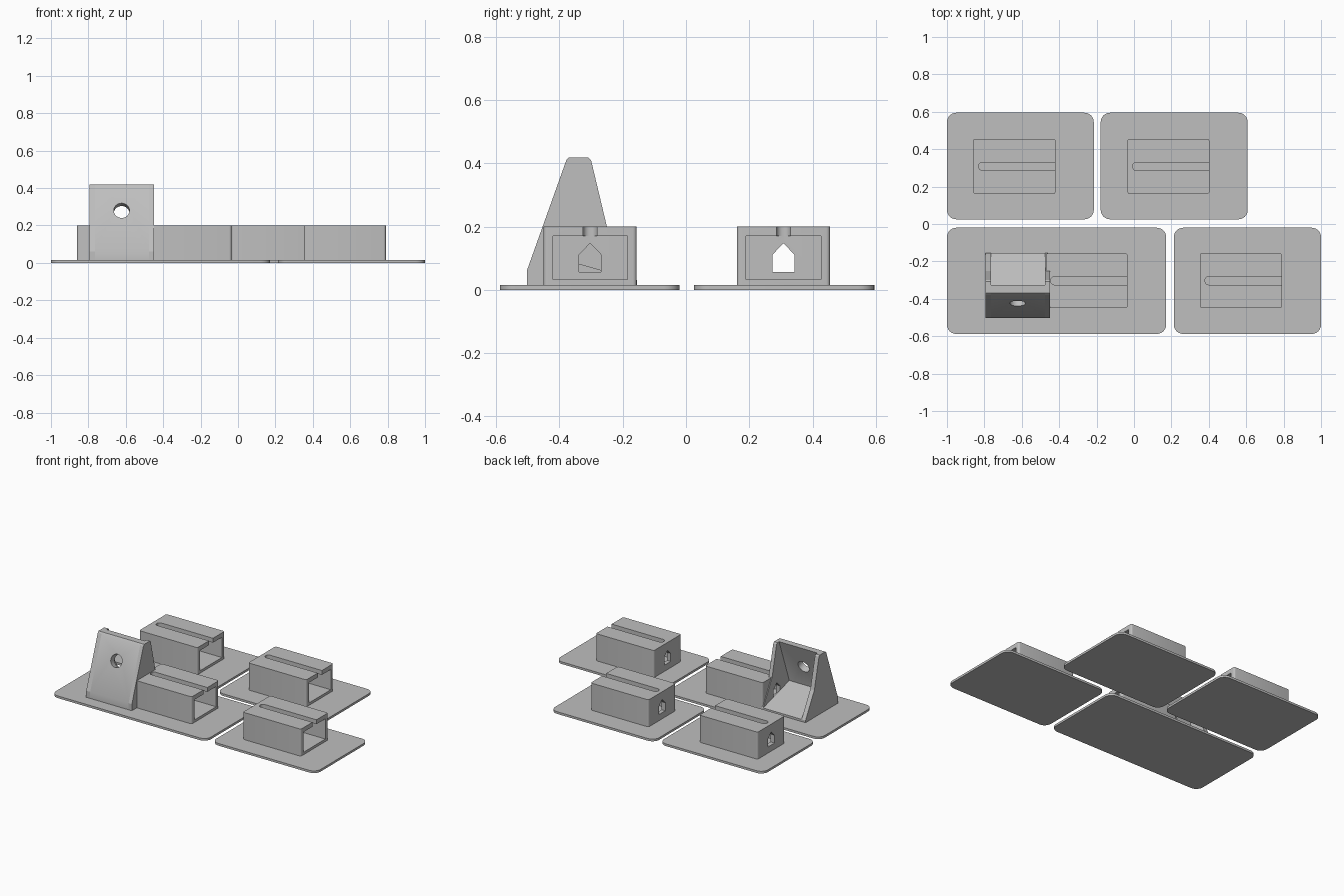
import bpy, bmesh, math
from mathutils import Matrix, Vector

if "Cube" in bpy.data.objects:
    bpy.data.objects.remove(bpy.data.objects["Cube"])

grey = bpy.data.materials.new("light grey")
grey.diffuse_color = (0.52, 0.52, 0.52, 1)
grey.use_nodes = True
grey.node_tree.nodes["Principled BSDF"].inputs["Base Color"].default_value = grey.diffuse_color


def prism(name, pts, lo, hi, axis):
    """Extrude a 2D outline: axis 'z' takes (x, y) points, axis 'x' takes (y, z) points."""
    place = (lambda p, h: (p[0], p[1], h)) if axis == "z" else (lambda p, h: (h, p[0], p[1]))
    bm = bmesh.new()
    a = [bm.verts.new(place(p, lo)) for p in pts]
    b = [bm.verts.new(place(p, hi)) for p in pts]
    bm.faces.new(a)
    bm.faces.new(b)
    n = len(pts)
    for i in range(n):
        j = (i + 1) % n
        bm.faces.new((a[i], a[j], b[j], b[i]))
    bmesh.ops.recalc_face_normals(bm, faces=bm.faces)
    me = bpy.data.meshes.new(name)
    bm.to_mesh(me)
    bm.free()
    me.materials.append(grey)
    ob = bpy.data.objects.new(name, me)
    bpy.context.collection.objects.link(ob)
    return ob


def rounded(x0, x1, y0, y1, r, steps=6):
    pts = []
    for k, (cx, cy) in enumerate([(x1 - r, y1 - r), (x0 + r, y1 - r),
                                  (x0 + r, y0 + r), (x1 - r, y0 + r)]):
        for s in range(steps + 1):
            t = math.pi / 2 * (k + s / steps)
            pts.append((cx + r * math.cos(t), cy + r * math.sin(t)))
    return pts


def cut(ob, *cutters):
    for c in cutters:
        m = ob.modifiers.new("cut", "BOOLEAN")
        m.operation, m.solver, m.object = "DIFFERENCE", "EXACT", c
        bpy.context.view_layer.objects.active = ob
        bpy.ops.object.modifier_apply(modifier=m.name)
        bpy.data.objects.remove(c)


def smooth(ob):
    bpy.ops.object.select_all(action="DESELECT")
    ob.select_set(True)
    bpy.context.view_layer.objects.active = ob
    bpy.ops.object.shade_smooth_by_angle(angle=math.radians(30))


def house_cutter(x0, x1, y):
    pts = [(-.035, .057), (.035, .057), (.035, .111), (0, .147), (-.035, .111)]
    return prism("hole_cutter", [(y + a, z) for a, z in pts], x0, x1, "x")


def holder(i, plate, x0, x1, y):
    # Base plate with round corners
    base = prism(f"base_plate_{i}", rounded(*plate, .05), 0, .015, "z")
    smooth(base)
    # Sleeve: open at +x, slotted roof, house-shaped hole in the end wall
    box = prism(f"sleeve_{i}", rounded(x0, x1, y - .147, y + .147, .012, 4), .01, .2, "z")
    w = .118
    cavity = prism("cavity_cutter", [(y - w, .032), (y + w, .032), (y + w, .17), (y - w, .17)],
                   x1 - .41, x1 + .1, "x")
    slot = prism("slot_cutter", rounded(x1 - .41, x1 + .1, y - .022, y + .022, .02), .1, .3, "z")
    cut(box, cavity, slot, house_cutter(x0 - .1, x0 + .1, y))
    smooth(box)


holder(1, (-1, -.215, .025, .595), -.86, -.42, .308)
holder(2, (-.178, .608, .025, .595), -.035, .403, .308)
holder(3, (-1, .172, -.588, -.02), -.47, -.035, -.303)
holder(4, (.213, 1, -.588, -.02), .352, .79, -.303)

# Bracket side walls
side = [(-.503, .01), (-.503, .06), (-.378, .41), (-.37, .418), (-.308, .418),
        (-.3, .41), (-.25, .2), (-.155, .03), (-.155, .01)]
left = prism("bracket_left_wall", side, -.795, -.765, "x")
right = prism("bracket_right_wall", side, -.475, -.45, "x")
cut(right, house_cutter(-.55, -.4, -.303))

# Leaning front panel with a round hole square to its face
panel = prism("bracket_front_panel", [(-.503, .01), (-.503, .06), (-.378, .41), (-.37, .418),
                                      (-.326, .418), (-.455, .06), (-.455, .01)],
              -.766, -.474, "x")
circle = [(.042 * math.cos(t * math.pi / 16), .042 * math.sin(t * math.pi / 16)) for t in range(32)]
drill = prism("drill_cutter", circle, -.2, .2, "z")
lean = Vector((0, -.35, .125)).normalized()
drill.data.transform(Matrix.Translation((-.622, -.425, .28)) @
                     lean.to_track_quat("Z", "Y").to_matrix().to_4x4())
cut(panel, drill)
smooth(panel)

# Sloping floor of the bracket
prism("bracket_floor", [(-.46, .01), (-.46, .117), (-.155, .03), (-.155, .01)],
      -.766, -.474, "x")
